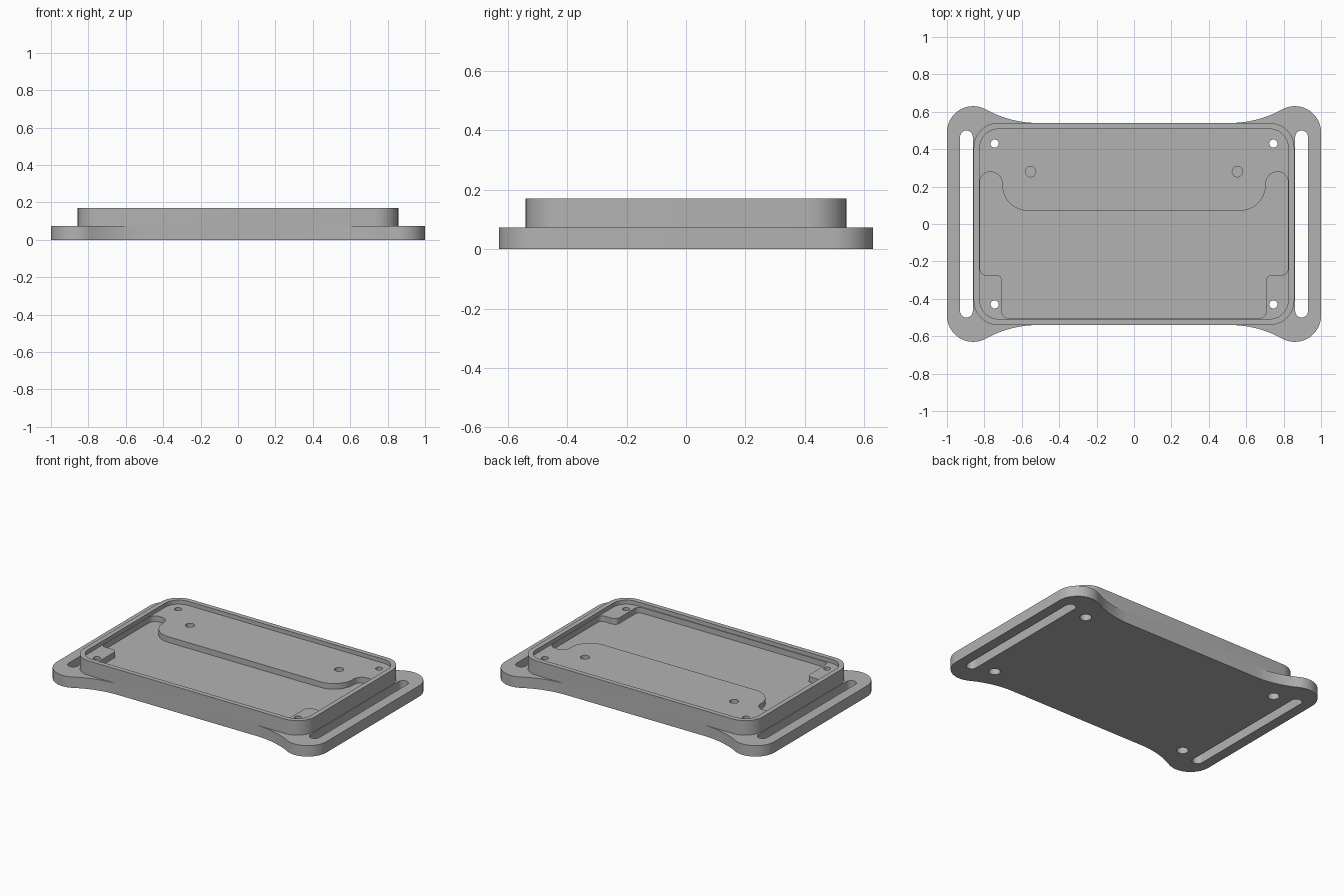
import bpy
import bmesh
from math import asin, cos, pi, radians, sin
from mathutils import Vector

cube = bpy.data.objects.get("Cube")
if cube:
    bpy.data.objects.remove(cube, do_unlink=True)

grey = bpy.data.materials.new("plain grey")
grey.use_nodes = True
GREY = (0.45, 0.45, 0.45, 1)
grey.diffuse_color = GREY
grey.node_tree.nodes["Principled BSDF"].inputs["Base Color"].default_value = GREY


def arc(cx, cy, r, a0, a1, n=12):
    return [(cx + r * cos(a0 + (a1 - a0) * i / n), cy + r * sin(a0 + (a1 - a0) * i / n))
            for i in range(n + 1)]


def rounded(corners, n=10):
    """Polygon of (x, y, radius) corners, each replaced by a tangent arc."""
    out = []
    for i, (x, y, r) in enumerate(corners):
        p = Vector((x, y))
        u = (Vector(corners[i - 1][:2]) - p).normalized()
        v = (Vector(corners[(i + 1) % len(corners)][:2]) - p).normalized()
        half = u.angle(v) / 2
        centre = p + (u + v).normalized() * r / sin(half)
        reach = r * cos(half) / sin(half)
        a = p + u * reach - centre
        b = p + v * reach - centre
        sweep = a.angle_signed(b)
        for k in range(n + 1):
            t = -sweep * k / n
            out.append((centre.x + a.x * cos(t) - a.y * sin(t),
                        centre.y + a.x * sin(t) + a.y * cos(t)))
    return out


def box(x0, x1, y0, y1, r):
    return rounded([(x0, y0, r), (x1, y0, r), (x1, y1, r), (x0, y1, r)])


def prism(name, points, z0, z1):
    bm = bmesh.new()
    face = bm.faces.new([bm.verts.new((x, y, z0)) for x, y in points])
    top = bmesh.ops.extrude_face_region(bm, geom=[face])["geom"]
    bmesh.ops.translate(bm, vec=(0, 0, z1 - z0),
                        verts=[g for g in top if isinstance(g, bmesh.types.BMVert)])
    bmesh.ops.remove_doubles(bm, verts=bm.verts, dist=1e-5)
    bmesh.ops.recalc_face_normals(bm, faces=bm.faces)
    mesh = bpy.data.meshes.new(name)
    bm.to_mesh(mesh)
    bm.free()
    mesh.materials.append(grey)
    obj = bpy.data.objects.new(name, mesh)
    bpy.context.collection.objects.link(obj)
    return obj


def combine(target, tool, operation="DIFFERENCE"):
    mod = target.modifiers.new(tool.name, "BOOLEAN")
    mod.operation, mod.solver, mod.object = operation, "EXACT", tool
    bpy.context.view_layer.objects.active = target
    bpy.ops.object.modifier_apply(modifier=mod.name)
    bpy.data.objects.remove(tool, do_unlink=True)


BASE_TOP, FLOOR, SHELF, RIM = 0.073, 0.105, 0.143, 0.17

# Base plate: one ear quarter, a round corner flowing into a hollow flank
ear_r, flank_r = 0.14, 0.5856
turn = asin(0.35 / (ear_r + flank_r))
quarter = arc(0.86, 0.49, ear_r, 0, pi / 2 + turn, 20)
quarter += arc(0.51, 0.54 + flank_r, flank_r, turn - pi / 2, -pi / 2, 16)[1:]
right_back = quarter
left_back = [(-x, y) for x, y in reversed(quarter)]
left_front = [(-x, -y) for x, y in quarter]
right_front = [(x, -y) for x, y in reversed(quarter)]
tray = prism("mounting_tray", right_back + left_back + left_front + right_front, 0, BASE_TOP)

# Raised tray body
combine(tray, prism("body", box(-0.857, 0.857, -0.54, 0.54, 0.13), 0, RIM), "UNION")

# Shallow recess inside the rim
combine(tray, prism("recess", box(-0.825, 0.825, -0.508, 0.508, 0.10), SHELF, RIM + 0.1))

# Deeper floor, leaving the back shelf and the two front corner pads
side = [(0.707, -0.503, 0.035), (0.707, -0.272, 0.03), (0.823, -0.272, 0.03),
        (0.823, 0.278, 0.05), (0.705, 0.278, 0.06), (0.705, 0.07, 0.14)]
floor = side + [(-x, y, r) for x, y, r in reversed(side)]
combine(tray, prism("floor", rounded(floor), FLOOR, RIM + 0.1))

for sx in (-1, 1):
    # Strap slots
    cx = sx * 0.896
    combine(tray, prism("slot", box(cx - 0.034, cx + 0.034, -0.5, 0.5, 0.0339), -0.1, 0.3))
    # Blind holes in the shelf
    combine(tray, prism("blind_hole", arc(sx * 0.553, 0.28, 0.028, 0, 2 * pi, 32)[:-1],
                        FLOOR, 0.3))
    # Counterbored screw holes
    for sy in (-1, 1):
        x, y = sx * 0.745, sy * 0.43
        combine(tray, prism("screw_hole", arc(x, y, 0.022, 0, 2 * pi, 32)[:-1], -0.1, 0.3))
        combine(tray, prism("counterbore", arc(x, y, 0.036, 0, 2 * pi, 32)[:-1], -0.1, 0.08))

# Smooth curved walls, crisp edges
bpy.ops.object.select_all(action="DESELECT")
tray.select_set(True)
bpy.context.view_layer.objects.active = tray
bpy.ops.object.shade_smooth_by_angle(angle=radians(30))
